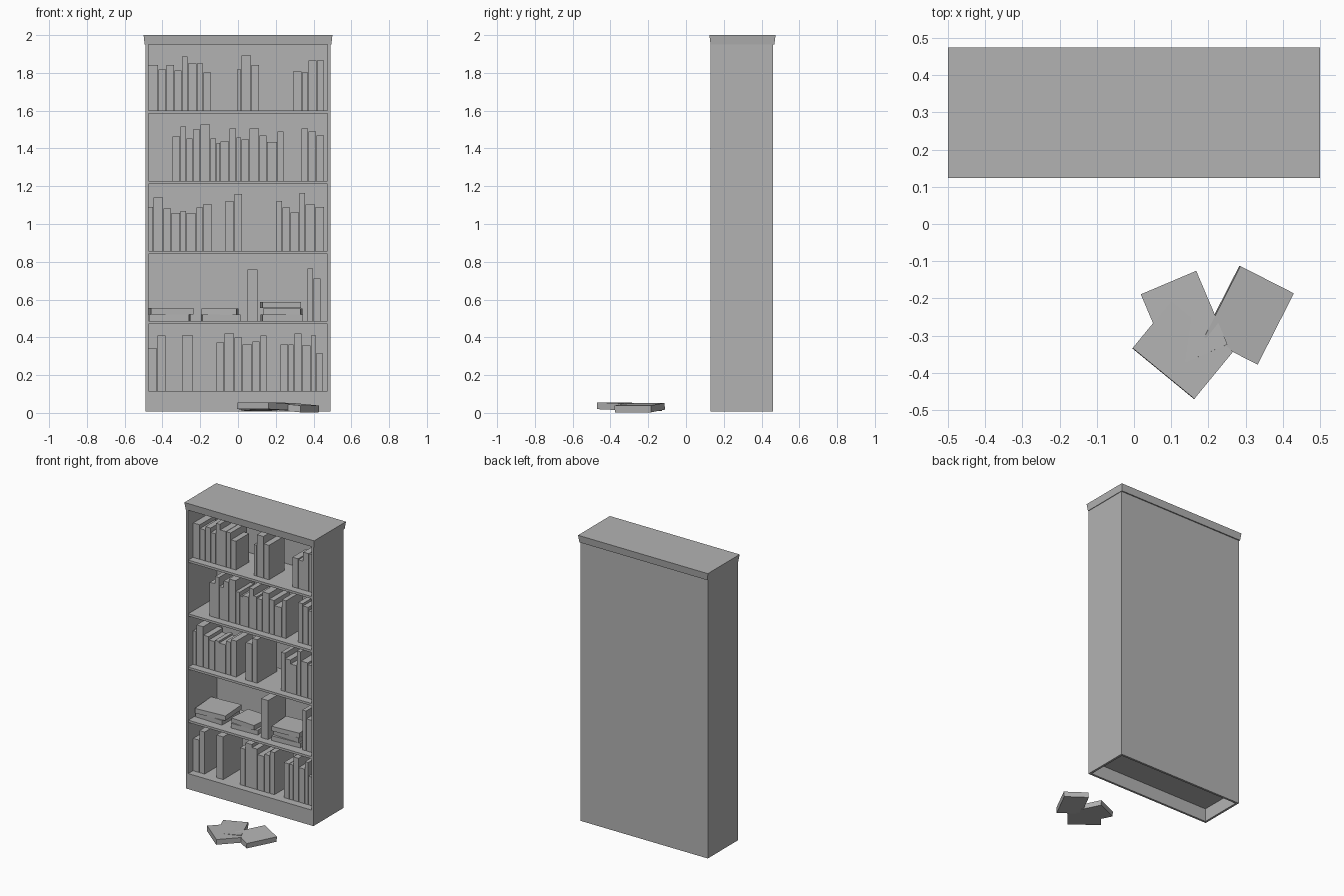
import bpy, bmesh, math
from mathutils import Matrix, Euler

grey = bpy.data.materials.new("plain_grey")
grey.diffuse_color = (0.45, 0.45, 0.45, 1)


def finish(name, bm):
    me = bpy.data.meshes.new(name)
    bm.to_mesh(me)
    bm.free()
    me.materials.append(grey)
    ob = bpy.data.objects.new(name, me)
    bpy.context.collection.objects.link(ob)
    return ob


def block(name, x0, x1, y0, y1, z0, z1, taper=0.0):
    """Box from its limits; taper pulls the lower edge inwards."""
    bm = bmesh.new()
    bmesh.ops.create_cube(bm, size=1)
    for v in bm.verts:
        t = taper if v.co.z < 0 else 0
        v.co.x = x0 + t if v.co.x < 0 else x1 - t
        v.co.y = y0 + t if v.co.y < 0 else y1 - t
        v.co.z = z0 if v.co.z < 0 else z1
    return finish(name, bm)


def loose_book(name, size, centre, rot):
    """Book lying down, rotated in degrees."""
    bm = bmesh.new()
    m = Matrix.Translation(centre) @ Euler([math.radians(a) for a in rot]).to_matrix().to_4x4()
    m = m @ Matrix.Diagonal((*size, 1))
    bmesh.ops.create_cube(bm, size=1, matrix=m)
    return finish(name, bm)


def book_run(z, x, *books):
    """Row of upright books: (width, height) from left to right."""
    for w, h in books:
        block("upright_book", x, x + w - 0.003, 0.183, 0.183 + 0.72 * h, z, z + h)
        x += w


# case: sides, back, plinth, cornice
for name, a, b in (("left_side", -0.49, -0.475), ("right_side", 0.475, 0.49)):
    block(name, a, b, 0.13, 0.46, 0.008, 1.95)
block("back_panel", -0.475, 0.475, 0.445, 0.46, 0.008, 1.95)
block("plinth", -0.475, 0.475, 0.13, 0.145, 0.008, 0.116)
block("cornice", -0.5, 0.5, 0.124, 0.474, 1.95, 2.0, taper=0.006)

# shelves
S1, S2, S3, S4, S5 = 0.116, 0.487, 0.857, 1.228, 1.602
for z in (S1, S2, S3, S4, S5):
    block("shelf", -0.475, 0.475, 0.132, 0.445, z - 0.016, z)

# top shelf books
book_run(S5, -0.473, (.053, .24), (.042, .215), (.042, .24), (.039, .21), (.032, .285),
         (.047, .247), (.036, .247), (.041, .2))
book_run(S5, -0.006, (.024, .215), (.053, .29), (.043, .24))
book_run(S5, 0.291, (.047, .206), (.036, .2), (.045, .263), (.04, .263))

# fourth shelf books
book_run(S4, -0.346, (.042, .235), (.032, .287), (.034, .225), (.04, .273), (.053, .298),
         (.031, .225), (.022, .2), (.048, .21), (.037, .277), (.026, .23), (.042, .22),
         (.052, .277), (.04, .24), (.057, .205), (.034, .262))
book_run(S4, 0.336, (.037, .277), (.042, .262), (.044, .24))

# third shelf books
book_run(S3, -0.473, (.026, .234), (.053, .282), (.042, .224), (.047, .202), (.032, .213),
         (.052, .202), (.038, .23), (.045, .25))
book_run(S3, -0.069, (.051, .261), (.041, .303))
book_run(S3, 0.204, (.032, .266), (.042, .23), (.047, .203), (.033, .308), (.053, .245), (.047, .234))

# second shelf: a few upright books and three lying stacks
book_run(S2, 0.05, (.057, .272))
book_run(S2, 0.367, (.032, .277), (.041, .224))
for x, y, z, w, d, a in ((-0.360, .29, .504, .21, .19, 2), (-0.355, .29, .538, .225, .20, -4),
                         (-0.092, .28, .504, .20, .17, -3), (-0.095, .28, .536, .185, .17, 4),
                         (0.232, .28, .504, .215, .18, -3), (0.236, .285, .537, .20, .17, 3),
                         (0.226, .28, .571, .205, .18, -4)):
    loose_book("stacked_book", (w, d, 0.033), (x, y, z), (0, 0, -a))

# bottom shelf books
book_run(S1, -0.473, (.048, .225), (.043, .293))
book_run(S1, -0.293, (.054, .297))
book_run(S1, -0.113, (.042, .257), (.052, .303), (.042, .282), (.053, .245), (.042, .262), (.037, .293))
book_run(S1, 0.225, (.042, .245), (.031, .245), (.042, .303), (.047, .24), (.028, .293), (.035, .2))

# books dropped on the floor
loose_book("floor_book_back", (0.215, 0.162, 0.036), (0.135, -0.257, 0.032), (0, -2, -67))
loose_book("floor_book_right", (0.215, 0.162, 0.036), (0.308, -0.245, 0.028), (5, 0, 63))
loose_book("floor_book_front", (0.215, 0.164, 0.036), (0.131, -0.339, 0.035), (-2, 0, -39.4))
